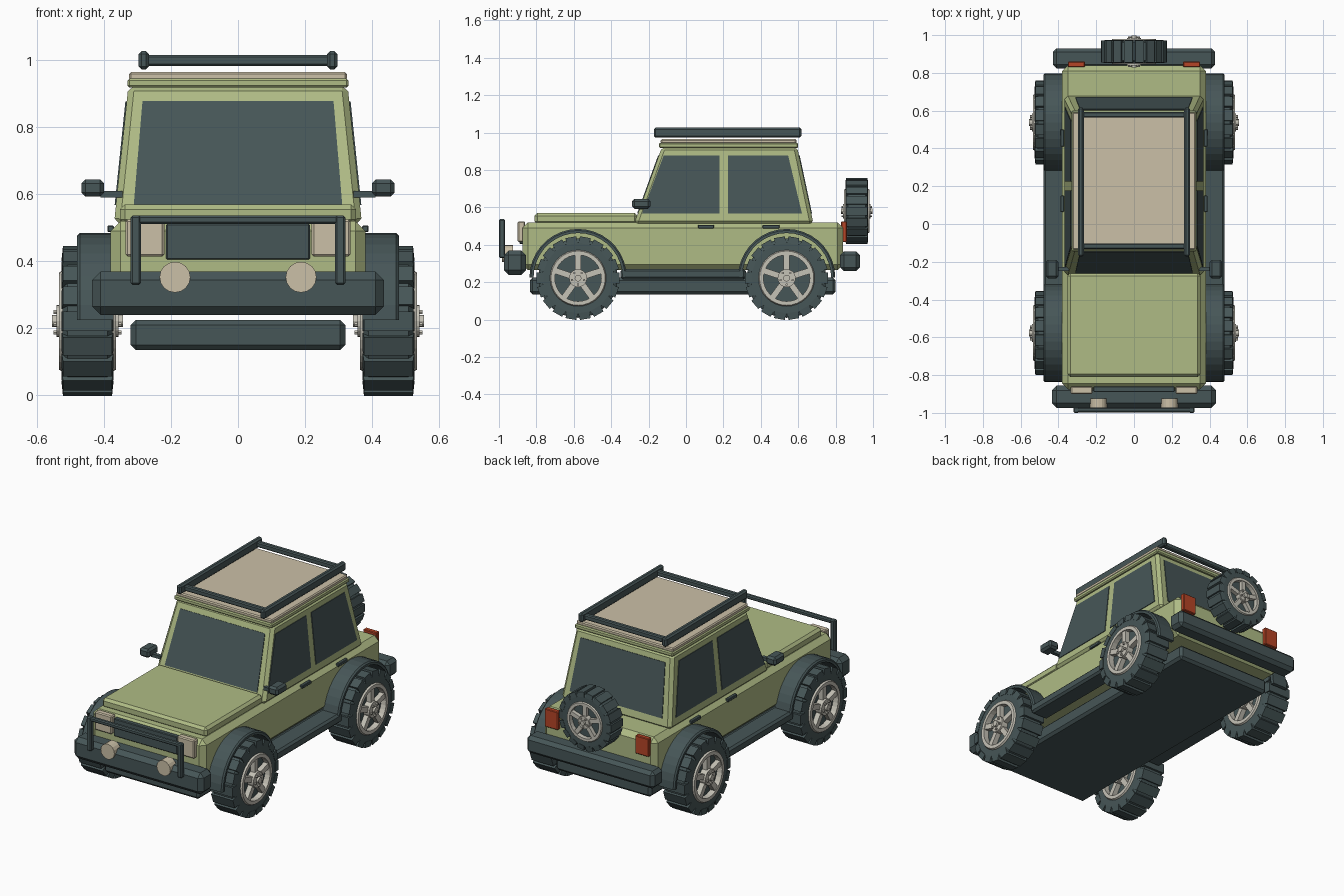
import bpy, bmesh, math
from mathutils import Matrix, Vector

if "Cube" in bpy.data.objects:
    bpy.data.objects.remove(bpy.data.objects["Cube"])


def material(name, rgb):
    m = bpy.data.materials.new(name)
    m.diffuse_color = (*rgb, 1)
    m.use_nodes = True
    m.node_tree.nodes["Principled BSDF"].inputs["Base Color"].default_value = m.diffuse_color
    return m


GREEN = material("olive green paint", (0.43, 0.50, 0.235))
DARK = material("dark slate trim", (0.062, 0.093, 0.096))
TAN = material("pale tan", (0.60, 0.53, 0.39))
RED = material("tail light red", (0.47, 0.06, 0.02))
SILVER = material("wheel silver", (0.56, 0.54, 0.47))


def add(name, mesh, mat=None, bevel=0):
    ob = bpy.data.objects.new(name, mesh)
    bpy.context.collection.objects.link(ob)
    if mat and not mesh.materials:
        mesh.materials.append(mat)
    if bevel:
        b = ob.modifiers.new("Bevel", 'BEVEL')
        b.width, b.segments = bevel, 1
    return ob


def finish(bm, name):
    bmesh.ops.recalc_face_normals(bm, faces=bm.faces)
    me = bpy.data.meshes.new(name)
    bm.to_mesh(me)
    bm.free()
    return me


def bm_box(bm, lo, hi, rot=Matrix()):
    lo, hi = Vector(lo), Vector(hi)
    m = rot @ Matrix.Translation((lo + hi) / 2) @ Matrix.Diagonal((*(hi - lo), 1))
    return bmesh.ops.create_cube(bm, size=1, matrix=m)["verts"]


def box(name, lo, hi, mat, bevel=0.0):
    bm = bmesh.new()
    bm_box(bm, lo, hi)
    return add(name, finish(bm, name), mat, bevel)


def pair(name, lo, hi, mat, bevel=0.0):
    """Box on the +x side and its mirror image."""
    box(name + "_left", lo, hi, mat, bevel)
    box(name + "_right", (-hi[0], lo[1], lo[2]), (-lo[0], hi[1], hi[2]), mat, bevel)


def lathe(bm, profile, n, a0=0, a1=2 * math.pi):
    """Sweep a closed (x, radius) loop about the x axis, capping partial arcs."""
    full = a1 - a0 > 6.28
    rings = []
    for i in range(n if full else n + 1):
        a = a0 + (a1 - a0) * i / n
        rings.append([bm.verts.new((x, r * math.cos(a), r * math.sin(a))) for x, r in profile])
    k = len(profile)
    for i in range(n):
        p, q = rings[i], rings[(i + 1) % len(rings)]
        for j in range(k):
            bm.faces.new((p[j], p[(j + 1) % k], q[(j + 1) % k], q[j]))
    if not full:
        bm.faces.new(rings[0])
        bm.faces.new(rings[-1])


def cylinder(bm, r, half, n, centre=(0, 0, 0), axis='Y'):
    bmesh.ops.create_cone(bm, cap_ends=True, segments=n, radius1=r, radius2=r, depth=2 * half,
                          matrix=Matrix.Translation(centre) @ Matrix.Rotation(math.pi / 2, 4, axis))


# Tyre: chamfered ring, closed centre and tread blocks
bm = bmesh.new()
lathe(bm, [(-.055, .135), (-.075, .15), (-.075, .192), (-.06, .212),
           (.06, .212), (.075, .192), (.075, .15), (.055, .135)], 32)
cylinder(bm, .14, .05, 32)
for i in range(18):
    rot = Matrix.Rotation(2 * math.pi * (i + .5) / 18, 4, 'X')
    for v in bm_box(bm, (-.077, -.029, .185), (.077, .029, .222), rot):
        if (rot.inverted() @ v.co).z > .2:
            v.co.x *= .95
tyre_mesh = finish(bm, "tyre")

# Rim: ring, five spokes, hub and lug nuts on both faces
bm = bmesh.new()
lathe(bm, [(-.085, .124), (-.085, .145), (-.07, .153), (.07, .153), (.085, .145), (.085, .124)], 32)
cylinder(bm, .048, .092, 20)
cylinder(bm, .018, .106, 12)
for i in range(5):
    rot = Matrix.Rotation(2 * math.pi * i / 5, 4, 'X')
    for v in bm_box(bm, (-.08, -.016, .03), (.08, .016, .13), rot):
        pass
    a = 2 * math.pi * (i + .5) / 5
    cylinder(bm, .007, .102, 6, (0, .034 * math.sin(a), .034 * math.cos(a)))
rim_mesh = finish(bm, "rim")


def wheel(name, loc, scale=1, turn=0):
    for part, me, mat in (("tyre", tyre_mesh, DARK), ("rim", rim_mesh, SILVER)):
        ob = add(name + "_" + part, me, mat)
        ob.location, ob.scale, ob.rotation_euler.z = loc, (scale,) * 3, turn


# Wheels and wheel arch flares
bm = bmesh.new()
lathe(bm, [(-.055, .238), (-.055, .26), (.045, .26), (.053, .252), (.053, .238)], 18, 0, math.pi)
flare_mesh = finish(bm, "flare")
for end, y in (("front", -.577), ("rear", .538)):
    for side, s in (("left", 1), ("right", -1)):
        wheel(f"{end}_{side}_wheel", (s * .449, y, .222), 1, 0 if s > 0 else math.pi)
        ob = add(f"{end}_{side}_flare", flare_mesh, DARK)
        ob.location, ob.rotation_euler.z = (s * .427, y, .225), 0 if s > 0 else math.pi
wheel("spare_wheel", (0, .913, .58), .79, math.pi / 2)

# Body tub, bonnet, chassis and side steps
box("body", (-.38, -.875, .265), (.38, .84, .52), GREEN, .03)
box("bonnet", (-.352, -.81, .51), (.352, -.26, .57), GREEN, .015)
box("chassis", (-.32, -.835, .135), (.32, .8, .225), DARK, .015)
pair("side_step", (.36, -.35, .215), (.48, .32, .272), DARK, .012)


# Cabin: tapered box; limits at a height
def cabin_limits(z):
    t = (z - .51) / .415
    return .37 - .043 * t, -.278 + .15 * t, .682 - .088 * t


bm = bmesh.new()
for v in bm_box(bm, (-1, -1, .51), (1, 1, .925)):
    w, f, b = cabin_limits(v.co.z)
    v.co = (w * v.co.x, f if v.co.y < 0 else b, v.co.z)
add("cabin", finish(bm, "cabin"), GREEN, .018)


# Windows: thin plates lying on the cabin faces
def window(name, pts):
    bm = bmesh.new()
    bm.faces.new([bm.verts.new(p) for p in pts])
    ob = add(name, finish(bm, name), DARK)
    m = ob.modifiers.new("Solidify", 'SOLIDIFY')
    m.thickness, m.offset = .008, 0


lo, hi = .568, .877
(wl, fl, bl), (wh, fh, bh) = cabin_limits(lo), cabin_limits(hi)
g = .053
window("windscreen", [(-wl + g, fl, lo), (wl - g, fl, lo), (wh - g + .006, fh, hi), (-wh + g - .006, fh, hi)])
window("rear_window", [(-wl + g, bl, lo), (wl - g, bl, lo), (wh - g + .006, bh, hi), (-wh + g - .006, bh, hi)])
for side, s in (("left", 1), ("right", -1)):
    window(f"front_{side}_window", [(s * wl, fl + .022, lo), (s * wl, .178, lo), (s * wh, .178, hi), (s * wh, fh + .026, hi)])
    window(f"back_{side}_window", [(s * wl, .225, lo), (s * wl, bl - .05, lo), (s * wh, bh - .058, hi), (s * wh, .225, hi)])

# Roof edge, tan roof panel and rack
box("roof_edge", (-.33, -.145, .918), (.33, .6, .945), GREEN, .006)
box("roof_panel", (-.325, -.135, .94), (.325, .59, .965), TAN, .006)
pair("rack_rail", (.265, -.172, .973), (.297, .617, 1.027), DARK, .009)
for name, y in (("front", -.118), ("rear", .578)):
    box(f"rack_{name}_crossbar", (-.28, y - .015, .983), (.28, y + .015, 1.015), DARK, .006)

# Bumpers and front guard bar
box("front_bumper", (-.435, -.973, .24), (.435, -.856, .37), DARK, .025)
box("rear_bumper", (-.43, .824, .26), (.43, .93, .365), DARK, .02)
pair("guard_post", (.29, -1.0, .33), (.32, -.968, .537), DARK, .006)
box("guard_crossbar", (-.315, -.997, .512), (.315, -.971, .537), DARK, .006)

# Grille, lamps, fog lamps and tail lights
box("grille", (-.215, -.89, .405), (.215, -.86, .512), DARK, .004)
pair("headlight", (.22, -.9, .415), (.335, -.86, .525), TAN, .006)
pair("tail_light", (.26, .83, .415), (.35, .86, .525), RED, .004)
for side, s in (("left", 1), ("right", -1)):
    bm = bmesh.new()
    cylinder(bm, .046, .03, 16, (s * .188, -.955, .353), 'X')
    add(f"{side}_fog_lamp", finish(bm, "fog_lamp"), TAN)

# Mirrors and door handles
pair("mirror", (.4, -.288, .593), (.467, -.19, .645), DARK, .012)
pair("mirror_arm", (.345, -.25, .59), (.41, -.228, .61), DARK)
pair("front_door_handle", (.37, .064, .488), (.39, .15, .507), DARK, .003)
pair("back_door_handle", (.37, .41, .488), (.39, .5, .507), DARK, .003)
